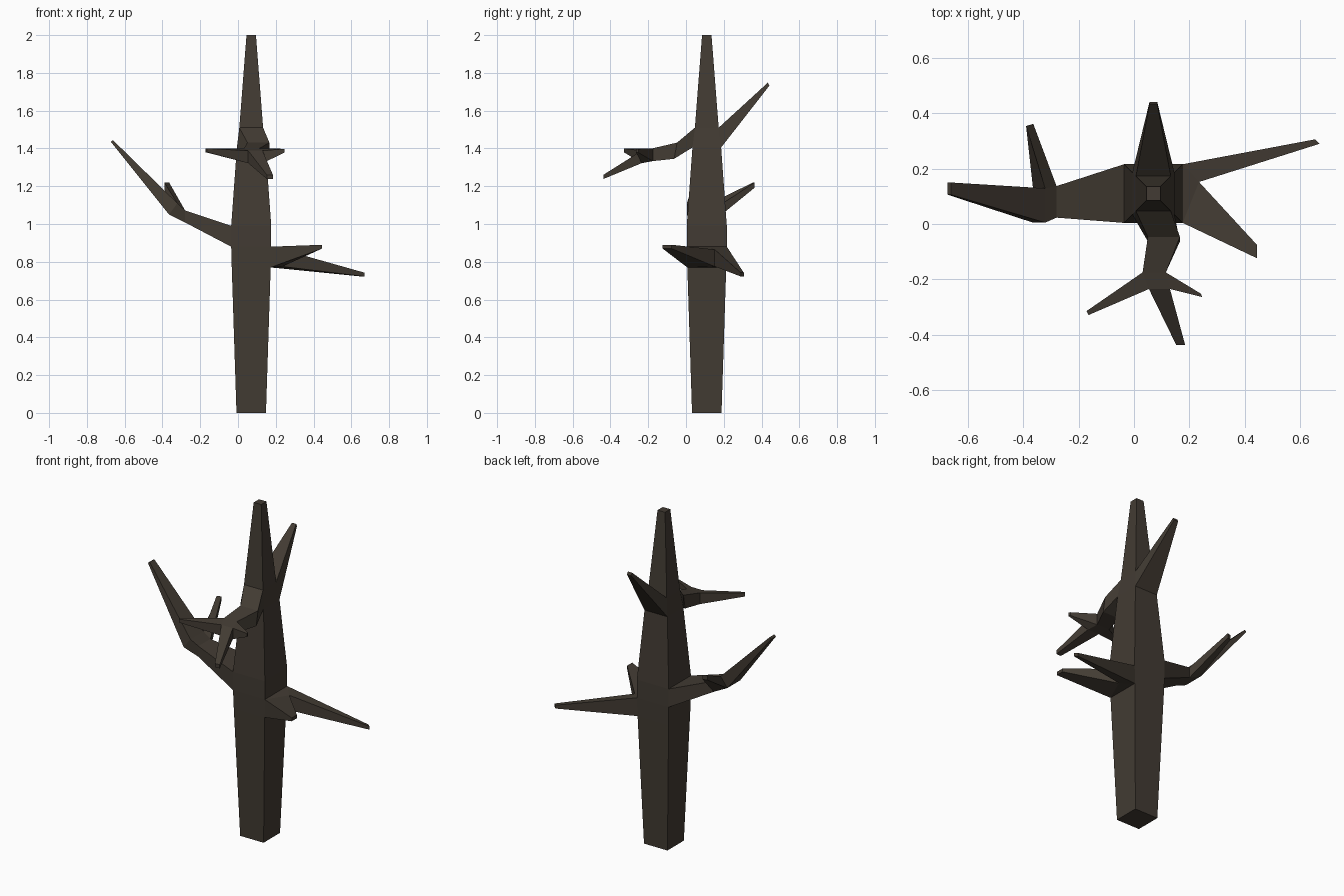
import bpy, bmesh
from mathutils import Vector

if "Cube" in bpy.data.objects:
    bpy.data.objects.remove(bpy.data.objects["Cube"])

bm = bmesh.new()


def grow(face, centre, u, v):
    """Extrude a quad to a new section centre +-u +-v; return (end face, side faces)."""
    new = bmesh.ops.extrude_discrete_faces(bm, faces=[face])["faces"][0]
    c, u, v = Vector(centre), Vector(u), Vector(v)
    mid = new.calc_center_median()
    moves = []
    for vert in new.verts:
        d = vert.co - mid
        su = 1 if d.dot(u) > 0 else -1
        sv = 1 if d.dot(v) > 0 else -1
        moves.append((vert, c + u * su + v * sv))
    for vert, p in moves:
        vert.co = p
    sides = [f for e in new.edges for f in e.link_faces if f is not new]
    return new, sides


def facing(faces, direction):
    """Pick the face lying furthest along a direction."""
    d = Vector(direction)
    return max(faces, key=lambda f: f.calc_center_median().dot(d))


def fork(face, x, y, z_low, z_high):
    """Split an upright quad into two around a raised vertical edge."""
    vs = sorted(face.verts, key=lambda k: k.co.y)
    fb, ft = sorted(vs[:2], key=lambda k: k.co.z)
    bb, bt = sorted(vs[2:], key=lambda k: k.co.z)
    bm.faces.remove(face)
    cb, ct = bm.verts.new((x, y, z_low)), bm.verts.new((x, y, z_high))
    front = bm.faces.new((fb, cb, ct, ft))
    back = bm.faces.new((cb, bb, bt, ct))
    bm.faces.new((ft, ct, bt))
    bm.faces.new((fb, bb, cb))
    return front, back


# Trunk: tapered square sections stacked upward
CX, CY = 0.07, 0.11
bmesh.ops.create_cube(bm, size=2)
for vert in bm.verts:
    top = vert.co.z > 0
    h = 0.103 if top else 0.078
    vert.co = (CX + vert.co.x * h, CY + vert.co.y * h, 0.77 if top else 0)
end = facing(bm.faces, (0, 0, 1))
bands = {}
for z, h in [(0.88, 0.106), (0.99, 0.106), (1.405, 0.076), (1.51, 0.063), (2.0, 0.025)]:
    end, bands[z] = grow(end, (CX, CY, z), (h, 0, 0), (0, h, 0))
# Choose all branch roots before extruding
right_root = facing(bands[0.88], (1, 0, 0))
left_root = facing(bands[0.99], (-1, 0, 0))
front_root = facing(bands[1.51], (0, -1, 0))
back_root = facing(bands[1.51], (0, 1, 0))

# Right branch: forks straight off the trunk
near, far = fork(right_root, 0.235, 0.152, 0.775, 0.865)
grow(near, (0.445, -0.1, 0.88), (0, 0.024, 0), (0, 0, 0.01))
grow(far, (0.663, 0.298, 0.732), (0.008, -0.008, 0), (0, 0, 0.01))

# Left branch: bends upward, with a twig to the back
f, _ = grow(left_root, (-0.28, 0.08, 1.04), (0, 0.057, 0), (0, 0, 0.032))
f, sides = grow(f, (-0.343, 0.067, 1.08), (0, 0.062, 0), (0.022, 0, 0.03))
twig = facing(sides, (0, 1, 0))
grow(f, (-0.668, 0.128, 1.44), (0, 0.022, 0), (0.006, 0, 0.004))
grow(twig, (-0.377, 0.358, 1.205), (0.013, 0.004, 0), (0, 0, 0.014))

# Front branch: kinked, ending in three prongs
f, _ = grow(front_root, (0.108, -0.055, 1.388), (0.058, 0, 0), (0, 0.008, 0.043))
f, _ = grow(f, (0.073, -0.175, 1.367), (0.042, 0, 0), (0, 0, 0.034))
f, sides = grow(f, (0.092, -0.235, 1.355), (0.038, 0, 0), (0, 0, 0.033))
left_prong, right_prong = facing(sides, (-1, 0, 0)), facing(sides, (1, 0, 0))
grow(f, (0.169, -0.438, 1.249), (0.016, 0, 0), (0, 0, 0.011))
grow(left_prong, (-0.168, -0.322, 1.39), (0.004, -0.007, 0), (0, 0, 0.01))
grow(right_prong, (0.244, -0.258, 1.388), (0.002, -0.006, 0), (0, 0, 0.01))

# Back branch: single spike rising backward
grow(back_root, (0.07, 0.437, 1.74), (0.014, 0, 0), (0, -0.004, 0.008))

bmesh.ops.recalc_face_normals(bm, faces=bm.faces[:])
mesh = bpy.data.meshes.new("bare_tree")
bm.to_mesh(mesh)
bm.free()
tree = bpy.data.objects.new("bare_tree", mesh)
bpy.context.collection.objects.link(tree)

# Dark bark colour
bark = bpy.data.materials.new("bark")
bark.diffuse_color = (0.055, 0.044, 0.033, 1)
bark.use_nodes = True
bark.node_tree.nodes["Principled BSDF"].inputs["Base Color"].default_value = bark.diffuse_color
mesh.materials.append(bark)
